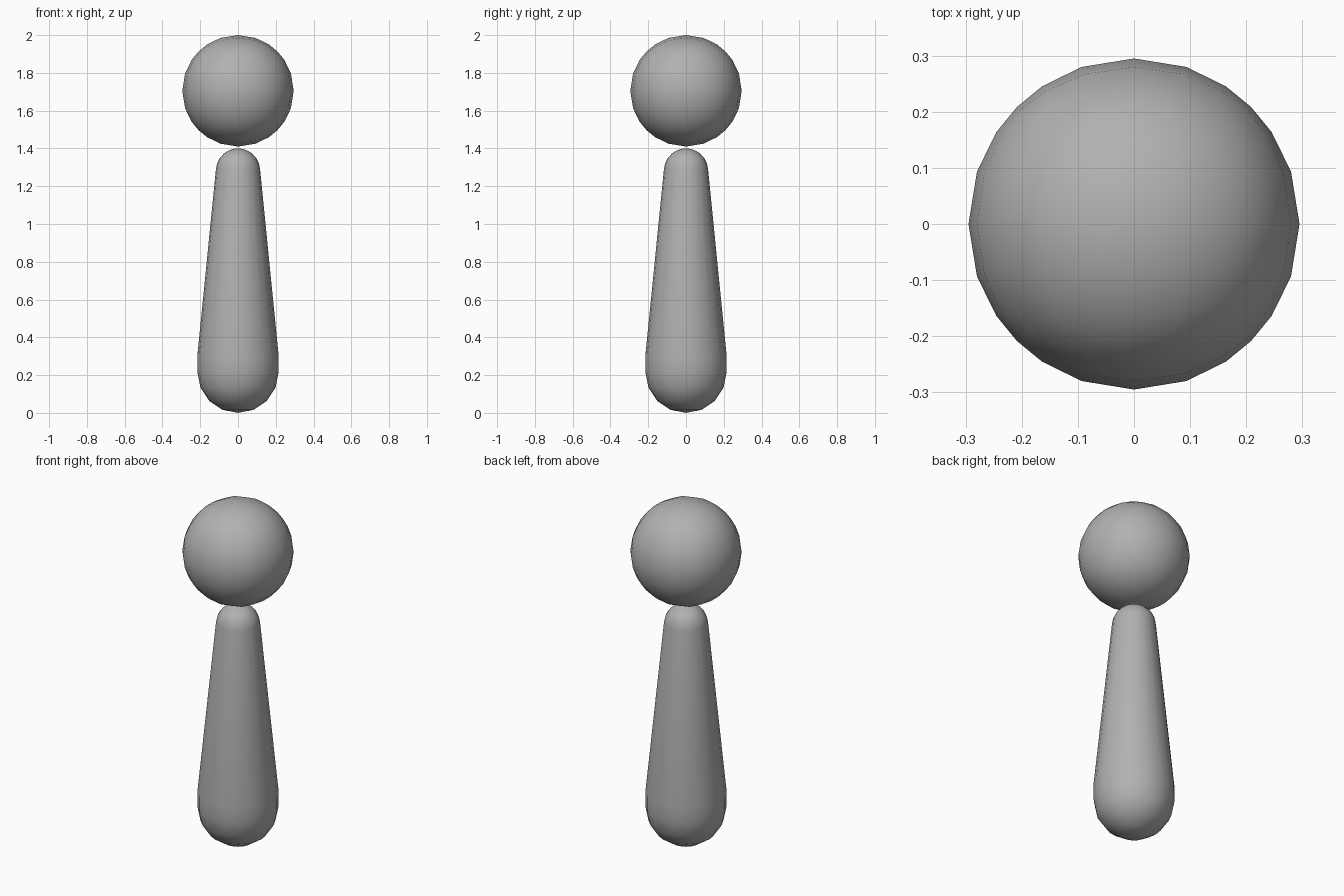
import bpy, bmesh, math
from mathutils import Vector

if "Cube" in bpy.data.objects:
    bpy.data.objects.remove(bpy.data.objects["Cube"])

# Dark grey for both parts
grey = bpy.data.materials.new("dark_grey")
grey.diffuse_color = (0.44, 0.44, 0.44, 1)
grey.use_nodes = True
grey.node_tree.nodes["Principled BSDF"].inputs["Base Color"].default_value = grey.diffuse_color


def add_object(name, bm):
    bmesh.ops.recalc_face_normals(bm, faces=bm.faces)
    for f in bm.faces:
        f.smooth = True
    me = bpy.data.meshes.new(name)
    bm.to_mesh(me)
    bm.free()
    me.materials.append(grey)
    ob = bpy.data.objects.new(name, me)
    bpy.context.collection.objects.link(ob)
    return ob


# Ball head: a cube cut into a 6 x 6 grid per side and pushed out to a sphere
R = 0.295
bm = bmesh.new()
bmesh.ops.create_cube(bm, size=2)
bmesh.ops.subdivide_edges(bm, edges=bm.edges[:], cuts=5, use_grid_fill=True)
for v in bm.verts:
    v.co = v.co.normalized() * R + Vector((0, 0, 2 - R))
add_object("ball_head", bm)

# Tapered body: rounded foot, straight cone, small rounded top
SIDES = 20
foot_r, top_r, height = 0.215, 0.117, 1.4
profile = [(foot_r * math.sin(math.radians(a)),
            foot_r * (1 - math.cos(math.radians(a))))
           for a in (0, 22.5, 45, 67.5, 90)]
profile.append((foot_r, 0.305))
profile += [(top_r * math.cos(math.radians(a)),
             height - top_r + top_r * math.sin(math.radians(a)))
            for a in (5, 20, 35, 50, 65, 80, 90)]

bm = bmesh.new()
verts = [bm.verts.new((r, 0, z)) for r, z in profile]
edges = [bm.edges.new(pair) for pair in zip(verts, verts[1:])]
bmesh.ops.spin(bm, geom=verts + edges, cent=(0, 0, 0), axis=(0, 0, 1),
               angle=math.tau, steps=SIDES, use_merge=True)
bmesh.ops.remove_doubles(bm, verts=bm.verts[:], dist=1e-4)
add_object("body", bm)
